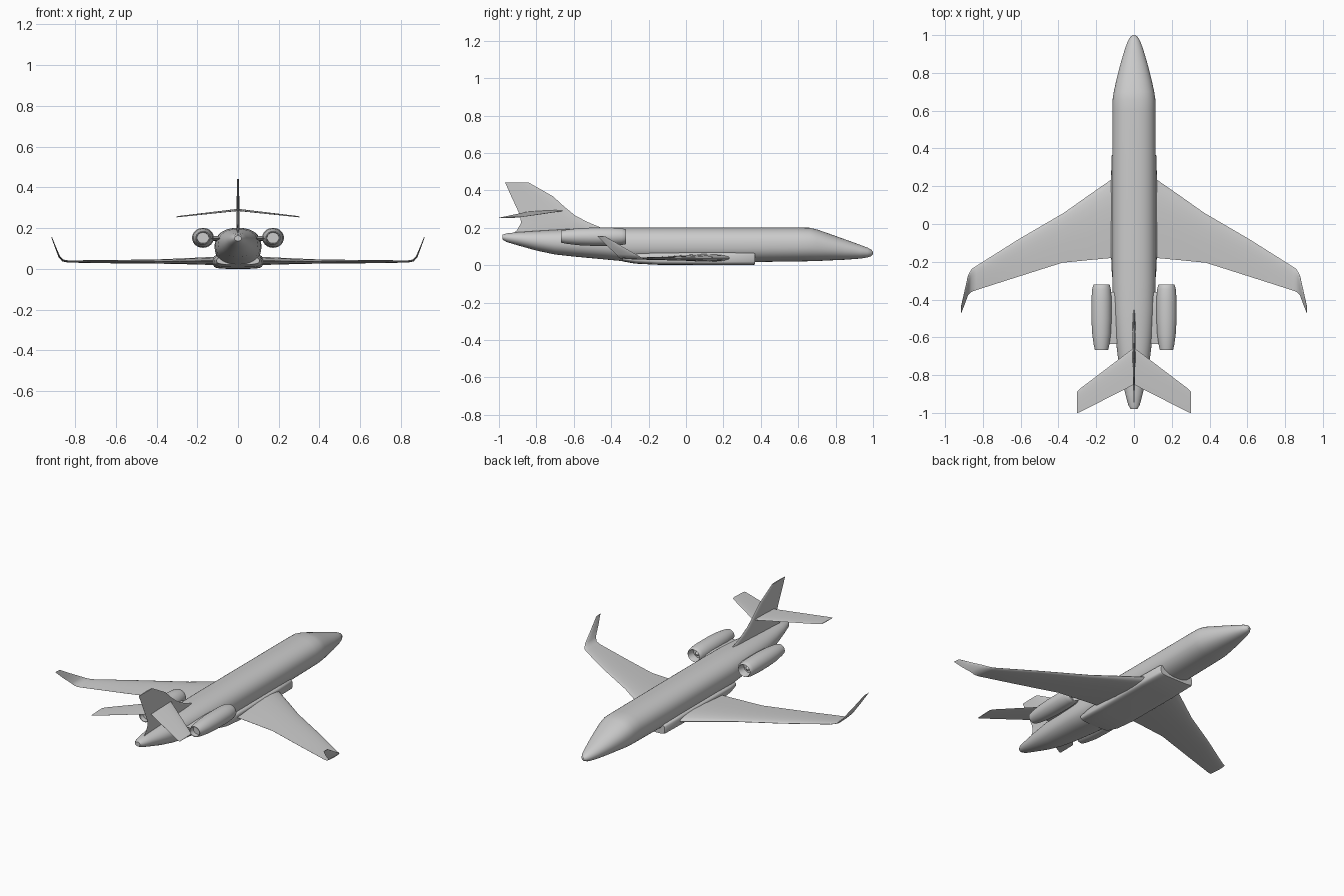
import bpy, bmesh, math
from mathutils import Vector


def loft(name, rings, mirror=False, angle=35, closed=True):
    """Skin a list of equal-length point rings and cap both ends."""
    bm = bmesh.new()
    vs = [[bm.verts.new(p) for p in r] for r in rings]
    n = len(rings[0])
    for a, b in zip(vs, vs[1:]):
        for i in range(n):
            j = (i + 1) % n
            bm.faces.new((a[i], a[j], b[j], b[i]))
    if closed:
        bm.faces.new(vs[0])
        bm.faces.new(vs[-1])
    bmesh.ops.recalc_face_normals(bm, faces=bm.faces)
    me = bpy.data.meshes.new(name)
    bm.to_mesh(me)
    bm.free()
    ob = bpy.data.objects.new(name, me)
    bpy.context.collection.objects.link(ob)
    bpy.ops.object.select_all(action='DESELECT')
    ob.select_set(True)
    bpy.context.view_layer.objects.active = ob
    bpy.ops.object.shade_smooth_by_angle(angle=math.radians(angle))
    if mirror:
        ob.modifiers.new("Mirror", 'MIRROR')
    return ob


def oval(y, half, top, bot, power=2.0, cx=0.0, n=40):
    """Superellipse cross-section at station y."""
    pts = []
    for i in range(n):
        a = 2 * math.pi * i / n
        c, s = math.cos(a), math.sin(a)
        e = 2 / power
        x = math.copysign(abs(c) ** e, c) * half
        z = math.copysign(abs(s) ** e, s) * (top - bot) / 2
        pts.append((cx + x, y, (top + bot) / 2 + z))
    return pts


FOIL = [(0, 0), (.02, .35), (.08, .7), (.2, .95), (.35, 1), (.6, .75), (.85, .3), (1, .03)]


def foil(le, te, thick, normal):
    """Aerofoil section from leading to trailing edge."""
    le, te, nv = Vector(le), Vector(te), Vector(normal).normalized() * thick / 2
    up = [le.lerp(te, t) + nv * h for t, h in FOIL]
    low = [le.lerp(te, t) - nv * h for t, h in FOIL[:0:-1]]
    return up + low


# Fuselage: y, half width, top, bottom, squareness
body = [(1.0, .006, .071, .058, 2), (.992, .018, .082, .049, 2), (.97, .032, .094, .041, 2),
        (.93, .047, .109, .035, 2), (.85, .071, .138, .029, 2.1), (.76, .094, .170, .025, 2.2),
        (.70, .107, .191, .022, 2.3), (.66, .113, .200, .021, 2.3), (.60, .114, .201, .020, 2.3),
        (.30, .115, .201, .016, 2.3), (-.30, .115, .201, .018, 2.3), (-.45, .110, .200, .032, 2.3),
        (-.60, .098, .195, .046, 2.3), (-.70, .086, .189, .057, 2.2), (-.80, .068, .183, .078, 2.1),
        (-.90, .046, .176, .106, 2), (-.96, .030, .170, .124, 2), (-.98, .017, .163, .136, 2)]
loft("fuselage", [oval(*s) for s in body])

# Belly fairing
belly = [(.37, .112, .066, .004, 5), (.36, .119, .070, .001, 5), (.20, .122, .072, 0, 5),
         (-.15, .122, .070, .002, 5), (-.27, .117, .066, .008, 4), (-.34, .105, .060, .020, 3)]
loft("belly_fairing", [oval(*s) for s in belly])

# Wings with upswept winglets
wing = [((.05, .28, .038), (.05, -.175, .040), .044, (0, 0, 1)),
        ((.12, .235, .038), (.12, -.18, .040), .040, (0, 0, 1)),
        ((.25, .145, .037), (.25, -.192, .038), .030, (0, 0, 1)),
        ((.37, .06, .036), (.38, -.205, .036), .022, (0, 0, 1)),
        ((.61, -.08, .035), (.61, -.278, .035), .016, (0, 0, 1)),
        ((.835, -.222, .036), (.835, -.350, .036), .011, (-.05, 0, 1)),
        ((.860, -.238, .041), (.862, -.360, .041), .010, (-.5, 0, 1)),
        ((.877, -.268, .058), (.878, -.375, .060), .008, (-1, 0, .5)),
        ((.896, -.350, .105), (.896, -.425, .105), .006, (-1, 0, .4)),
        ((.914, -.430, .153), (.916, -.475, .156), .004, (-1, 0, .38))]
loft("wings", [foil(*s) for s in wing], mirror=True, angle=50)

# Vertical fin with a swept fillet at its base
fin = [((-.38, .185), (-.93, .165), .012), ((-.455, .201), (-.905, .185), .016),
       ((-.53, .232), (-.882, .225), .017), ((-.595, .267), (-.886, .262), .016),
       ((-.65, .312), (-.907, .310), .014), ((-.71, .367), (-.933, .365), .012),
       ((-.785, .410), (-.953, .410), .010), ((-.84, .441), (-.967, .441), .008)]
loft("tail_fin", [foil((0, *a), (0, *b), t, (1, 0, 0)) for a, b, t in fin], angle=50)

# Drooping tailplane
tail = [((0, -.655, .291), (0, -.85, .285), .010, (.11, 0, 1)),
        ((.29, -.875, .258), (.29, -.998, .254), .005, (.11, 0, 1)),
        ((.302, -.89, .256), (.302, -1.0, .253), .004, (.11, 0, 1))]
loft("tailplane", [foil(*s) for s in tail], mirror=True, angle=50)

# Engine nacelles: recessed intake, outer cowl, recessed exhaust
EX, EZ = .172, .152
cowl = [(-.365, .004), (-.365, .031), (-.328, .035), (-.320, .039), (-.325, .043),
        (-.345, .048), (-.40, .052), (-.50, .052), (-.58, .048), (-.64, .040),
        (-.668, .034), (-.668, .030), (-.64, .028), (-.64, .004)]
loft("engine_nacelles", [oval(y, r * 1.03, EZ + r * .94, EZ - r * .94, 2, EX, 32)
                         for y, r in cowl], mirror=True)

# Intake spinners
spin = [(-.366, .014), (-.352, .010), (-.344, .005), (-.341, .001)]
loft("intake_spinners", [oval(y, r, EZ + r, EZ - r, 2, EX, 16) for y, r in spin], mirror=True)

# Engine pylons
pylon = [((x, -.36, .148), (x, -.635, .148), .024, (0, 0, 1)) for x in (.06, .145)]
loft("engine_pylons", [foil(*s) for s in pylon], mirror=True, angle=50)
